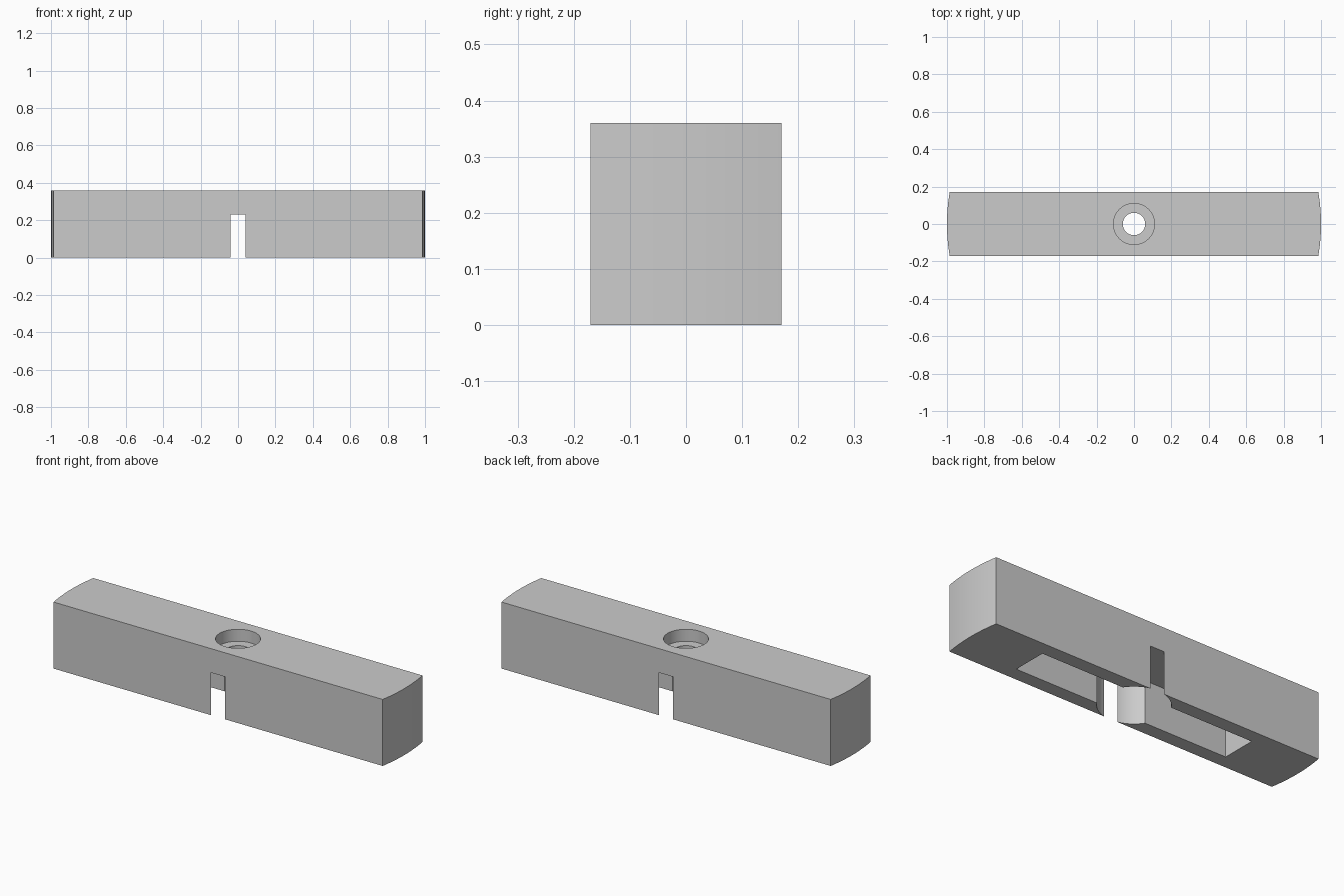
import bpy
import bmesh
from math import sin, cos, asin, pi, radians

HEIGHT, HALF_W = 0.36, 0.17
POCKET_TOP, POCKET_X, POCKET_Y = 0.23, 0.64, 0.095
HUB_R, BORE_R, HOLE_R = 0.175, 0.11, 0.06
BORE_FLOOR = 0.295

cube = bpy.data.objects.get("Cube")
if cube:
    bpy.data.objects.remove(cube, do_unlink=True)

grey = bpy.data.materials.new("plain grey")
grey.use_nodes = True
colour = (0.6, 0.6, 0.6, 1)
grey.diffuse_color = colour
grey.node_tree.nodes["Principled BSDF"].inputs["Base Color"].default_value = colour


def arc(radius, start, end, steps):
    return [(radius * cos(start + (end - start) * i / steps),
             radius * sin(start + (end - start) * i / steps)) for i in range(steps + 1)]


def prism(name, outline, z0, z1):
    """Extrude a counter-clockwise outline from z0 to z1."""
    bm = bmesh.new()
    base = bm.faces.new([bm.verts.new((x, y, z0)) for x, y in outline])
    top = bmesh.ops.extrude_face_region(bm, geom=[base])["geom"]
    bmesh.ops.translate(bm, vec=(0, 0, z1 - z0),
                        verts=[v for v in top if isinstance(v, bmesh.types.BMVert)])
    bmesh.ops.recalc_face_normals(bm, faces=bm.faces)
    mesh = bpy.data.meshes.new(name)
    bm.to_mesh(mesh)
    bm.free()
    mesh.materials.append(grey)
    obj = bpy.data.objects.new(name, mesh)
    bpy.context.collection.objects.link(obj)
    return obj


def turned(points):
    return points + [(-x, -y) for x, y in points]


def circle(radius):
    return arc(radius, 0, 2 * pi, 96)[:-1]


# Bar with gently rounded ends
end = asin(HALF_W)
bar = prism("bar", turned(arc(1, -end, end, 12)), 0, HEIGHT)

# Underside pocket: long slot with a round hub that breaks through both sides
hub = asin(POCKET_Y / HUB_R)
pocket = turned([(POCKET_X, -POCKET_Y), (POCKET_X, POCKET_Y)]
                + arc(HUB_R, hub, pi - hub, 40))

# Pocket, counterbore and through hole
cutters = [prism("pocket_cutter", pocket, -0.1, POCKET_TOP),
           prism("counterbore_cutter", circle(BORE_R), BORE_FLOOR, HEIGHT + 0.1),
           prism("hole_cutter", circle(HOLE_R), POCKET_TOP - 0.1, HEIGHT + 0.2)]

bpy.ops.object.select_all(action="DESELECT")
bpy.context.view_layer.objects.active = bar
bar.select_set(True)
for cutter in cutters:
    cutter.hide_render = True
    mod = bar.modifiers.new(cutter.name, "BOOLEAN")
    mod.operation = "DIFFERENCE"
    mod.solver = "EXACT"
    mod.object = cutter
    bpy.ops.object.modifier_apply(modifier=mod.name)
    bpy.data.objects.remove(cutter, do_unlink=True)

bpy.ops.object.shade_smooth_by_angle(angle=radians(20))
